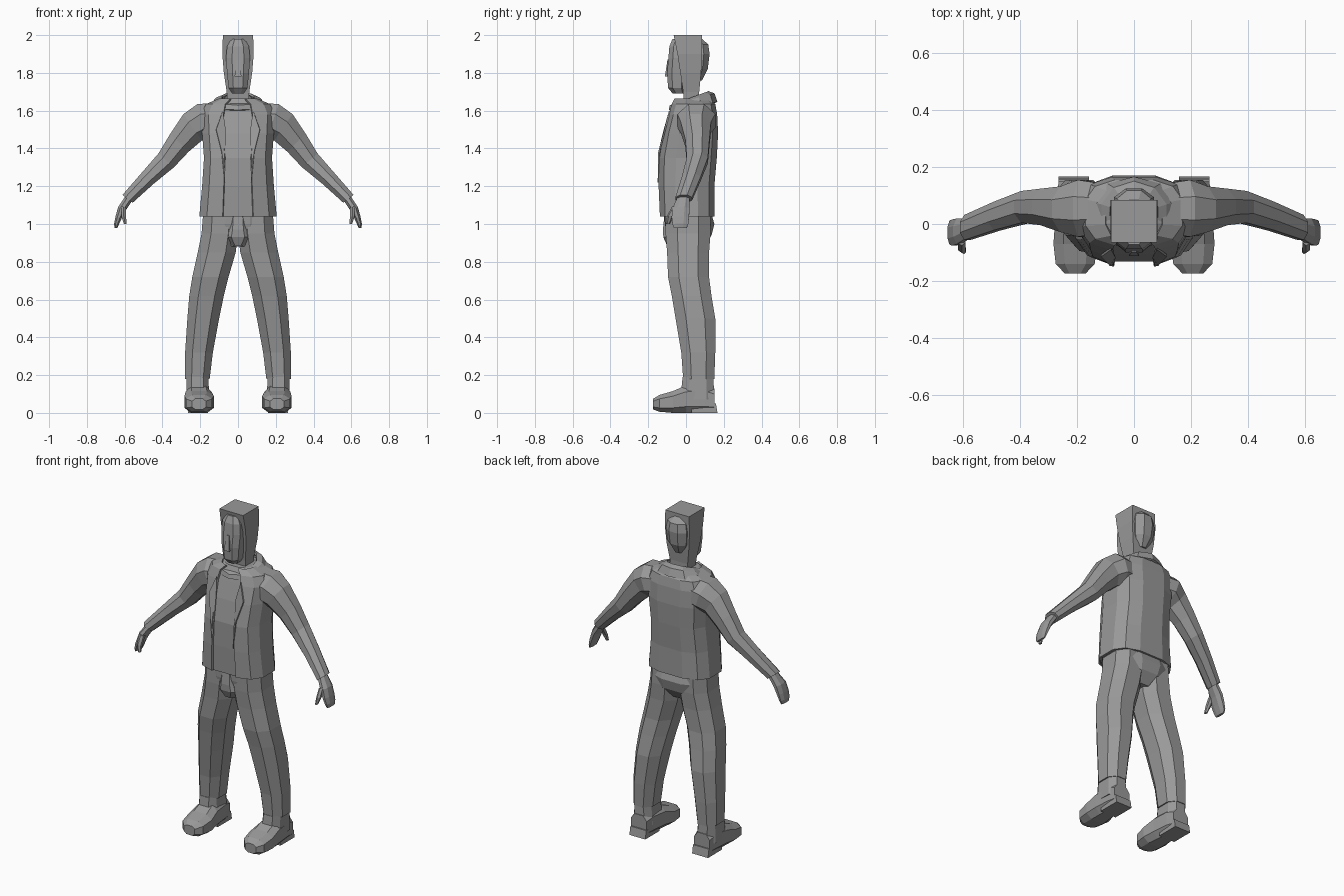
import bpy, bmesh
from math import cos, sin, pi, radians
from mathutils import Vector

cube = bpy.data.objects.get("Cube")
if cube:
    bpy.data.objects.remove(cube, do_unlink=True)

GREY = (0.32, 0.32, 0.32, 1)
mat = bpy.data.materials.new("plain grey")
mat.use_nodes = True
mat.diffuse_color = GREY
mat.node_tree.nodes["Principled BSDF"].inputs["Base Color"].default_value = GREY


def finish(name, bm, thickness=0):
    bmesh.ops.recalc_face_normals(bm, faces=bm.faces)
    mesh = bpy.data.meshes.new(name)
    bm.to_mesh(mesh)
    bm.free()
    mesh.materials.append(mat)
    obj = bpy.data.objects.new(name, mesh)
    bpy.context.collection.objects.link(obj)
    if thickness:
        mod = obj.modifiers.new("thickness", "SOLIDIFY")
        mod.thickness = thickness
    return obj


# Ring makers: each gives a centre and two half axes
def level(z, x0, x1, y0, y1, lean=0):
    return (Vector(((x0 + x1) / 2, (y0 + y1) / 2, z)),
            Vector(((x1 - x0) / 2, 0, 0)), Vector((0, (y1 - y0) / 2, lean)))


def wide(z, half, y0, y1, lean=0):
    return level(z, -half, half, y0, y1, lean)


def upright(y, x0, x1, z0, z1):
    return (Vector(((x0 + x1) / 2, y, (z0 + z1) / 2)),
            Vector(((x1 - x0) / 2, 0, 0)), Vector((0, 0, (z1 - z0) / 2)))


def limb(x, y, z, thick, depth, tilt):
    t = radians(tilt)
    return (Vector((x, y, z)), Vector((cos(t), 0, sin(t))) * thick,
            Vector((0, depth, 0)))


def loft(name, rings, n=8, p=1.0, side=1, caps=True, gap=0, thickness=0):
    """Skin a stack of n-sided rings; p below 1 makes them squarer."""
    bm = bmesh.new()
    top = cos(pi / n) ** p
    loops = []
    for c, u, v in rings:
        loop = []
        for i in range(n):
            a = (2 * i + 1) * pi / n
            k = [(abs(f) ** p) / top * (1 if f > 0 else -1) for f in (cos(a), sin(a))]
            q = c + u * k[0] + v * k[1]
            loop.append(bm.verts.new((q.x * side, q.y, q.z)))
        loops.append(loop)
    for a, b in zip(loops, loops[1:]):
        for i in range(n):
            j = (i + 1) % n
            bm.faces.new((a[i], a[j], b[j], b[i]))
    if caps:
        bm.faces.new(loops[0])
        bm.faces.new(loops[-1])
    if gap:
        front = [f for f in bm.faces
                 if f.calc_center_median().y < 0 and abs(f.calc_center_median().x) < gap]
        bmesh.ops.delete(bm, geom=front, context="FACES")
    return finish(name, bm, thickness)


def plate(name, points, side=1):
    bm = bmesh.new()
    bm.faces.new([bm.verts.new((x * side, y, z)) for x, y, z in points])
    return finish(name, bm, 0.008)


# Head: tapered block, face mask, nose and bulge of hair at the back
loft("head", [wide(1.62, .055, -.01, .07), wide(1.7, .06, -.015, .07),
              wide(1.8, .075, -.03, .08), wide(1.9, .083, -.045, .085),
              wide(2.0, .08, -.065, .085)], n=4)
loft("face", [wide(1.69, .03, -.07, 0), wide(1.72, .05, -.095, 0),
              wide(1.8, .058, -.1, 0), wide(1.88, .064, -.093, 0),
              wide(1.94, .058, -.088, 0), wide(1.98, .035, -.072, 0)], p=.8)
loft("nose", [wide(1.78, .018, -.112, -.06), wide(1.87, .009, -.098, -.06)], n=4)
loft("hair_back", [wide(1.76, .03, .02, .085), wide(1.82, .062, .02, .115),
                   wide(1.9, .07, .02, .125), wide(1.95, .06, .02, .118),
                   wide(1.98, .04, .02, .085)])

# Upper body: open jacket over a shirt
torso = [(1.04, .205, -.138, .15), (1.2, .19, -.145, .15), (1.35, .18, -.145, .163),
         (1.48, .19, -.12, .17), (1.58, .195, -.092, .165), (1.635, .17, -.075, .155),
         (1.665, .1, -.06, .13)]
loft("jacket", [wide(*t) for t in torso], n=12, p=.7, caps=False, gap=.04, thickness=.012)
loft("shirt", [wide(z, r - .015, a + .014, b - .015) for z, r, a, b in torso], n=12, p=.7)
loft("collar", [wide(1.625, .15, -.085, .16, .02), wide(1.66, .115, -.08, .145, .03),
                wide(1.672, .085, -.05, .115, .03)], n=10, caps=False, thickness=.012)

# Trousers seat and fly
loft("trouser_seat", [wide(.88, .07, -.08, .09), wide(.94, .16, -.1, .135),
                      wide(1.0, .185, -.112, .15), wide(1.07, .185, -.115, .13)],
     n=12, p=.8)
loft("fly_flap", [wide(.885, .04, -.1, .02), wide(.93, .085, -.12, .02),
                  wide(.97, .07, -.122, .02), wide(1.04, .06, -.115, .02)])

for side, tag in ((1, "left_"), (-1, "right_")):
    # Lapel and shoulder flap
    plate(tag + "lapel", [(.07, -.15, 1.22), (.085, -.147, 1.38), (.115, -.115, 1.5),
                          (.08, -.09, 1.6), (.065, -.118, 1.5)], side)
    # Sleeve with cuff
    loft(tag + "sleeve", [limb(.13, .055, 1.55, .09, .09, 80),
                          limb(.185, .055, 1.545, .095, .1, 72),
                          limb(.24, .052, 1.512, .085, .08, 55),
                          limb(.31, .06, 1.43, .068, .064, 45),
                          limb(.38, .06, 1.337, .055, .056, 42),
                          limb(.48, .028, 1.24, .043, .05, 40),
                          limb(.585, -.012, 1.133, .034, .044, 38)], side=side)
    # Hand and thumb
    loft(tag + "hand", [limb(.575, -.012, 1.14, .022, .032, 38),
                        limb(.615, -.026, 1.08, .022, .045, 25),
                        limb(.632, -.03, 1.035, .017, .046, 15),
                        limb(.643, -.03, 1.0, .013, .042, 8),
                        limb(.647, -.03, .978, .007, .034, 0)], side=side)
    loft(tag + "thumb", [limb(.605, -.055, 1.09, .014, .018, 20),
                         limb(.605, -.083, 1.04, .013, .016, 10),
                         limb(.597, -.095, 1.0, .007, .009, 0)], n=6, side=side)
    # Trouser leg, loose around the boot
    loft(tag + "trouser_leg", [level(.18, .15, .28, -.015, .15),
                               level(.32, .133, .28, -.025, .155),
                               level(.5, .1, .268, -.055, .155),
                               level(.62, .075, .258, -.075, .135),
                               level(.72, .05, .242, -.095, .122),
                               level(.85, .012, .213, -.1, .122),
                               level(.95, .0, .193, -.108, .13),
                               level(1.05, .0, .185, -.11, .13)], p=.85, side=side)
    # Boot: foot, ankle and sole
    loft(tag + "boot", [upright(.15, .16, .265, 0, .13), upright(.1, .15, .27, 0, .15),
                        upright(0, .14, .278, 0, .145), upright(-.07, .128, .283, 0, .115),
                        upright(-.14, .138, .275, .006, .095),
                        upright(-.174, .17, .243, .018, .075)], p=.7, side=side)
    loft(tag + "boot_ankle", [level(.07, .15, .275, -.03, .15),
                              level(.19, .158, .272, -.018, .145)], p=.7, side=side)
    loft(tag + "boot_heel", [level(0, .158, .265, .03, .167),
                             level(.05, .158, .265, .03, .158)], n=4, side=side)
